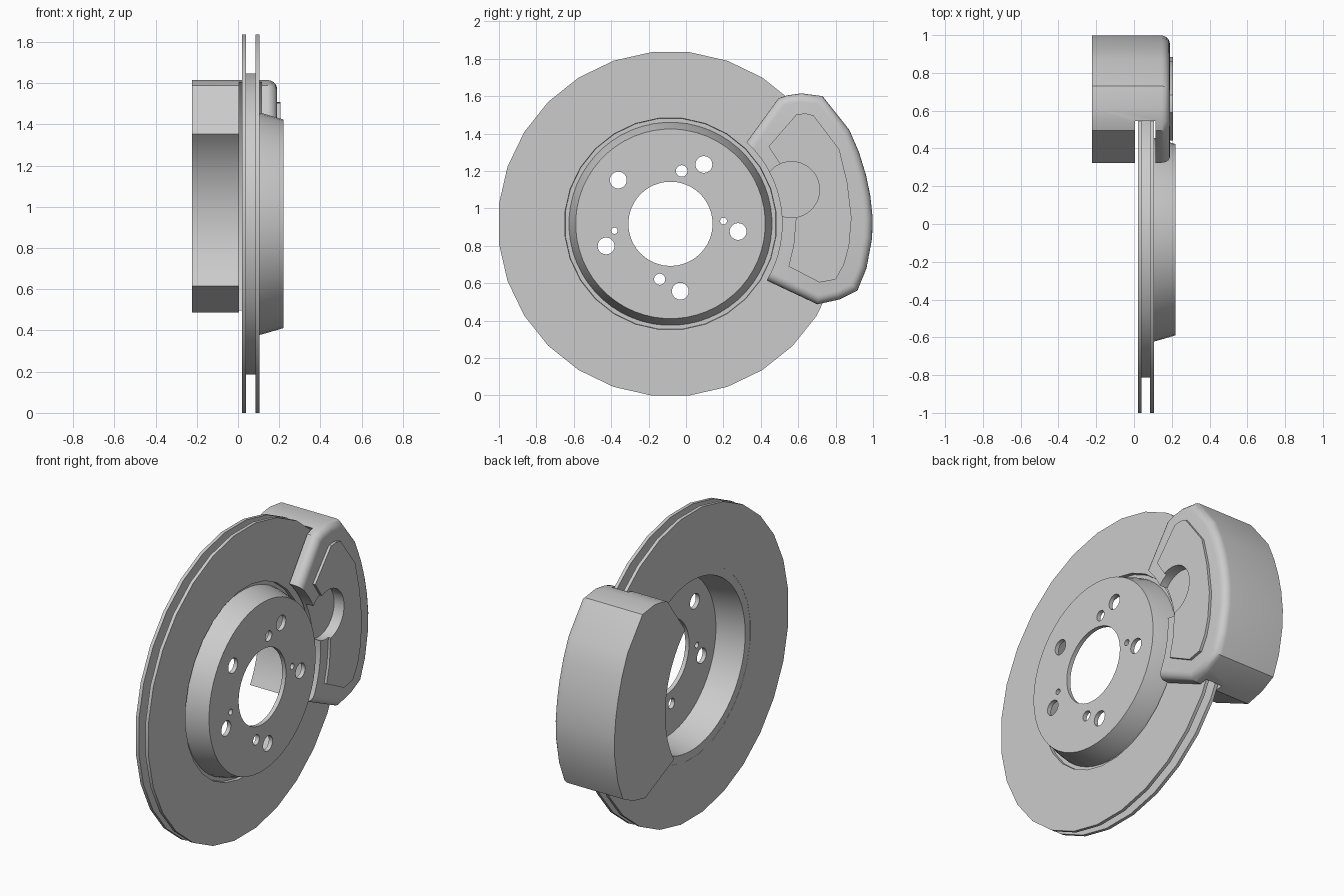
import bpy, bmesh, math
from mathutils import Matrix, Vector

cube = bpy.data.objects.get("Cube")
if cube:
    bpy.data.objects.remove(cube)

CY, CZ = -0.083, 0.9175          # rotor axis position
SLOT_R = 0.932

steel = bpy.data.materials.new("grey steel")
steel.use_nodes = True
steel.diffuse_color = (0.6, 0.6, 0.6, 1)
steel.node_tree.nodes["Principled BSDF"].inputs["Base Color"].default_value = (0.6, 0.6, 0.6, 1)


def finish(name, bm):
    bmesh.ops.recalc_face_normals(bm, faces=bm.faces)
    mesh = bpy.data.meshes.new(name)
    bm.to_mesh(mesh)
    bm.free()
    mesh.materials.append(steel)
    obj = bpy.data.objects.new(name, mesh)
    bpy.context.collection.objects.link(obj)
    return obj


def smooth(obj, degrees=32):
    bpy.ops.object.select_all(action='DESELECT')
    obj.select_set(True)
    bpy.context.view_layer.objects.active = obj
    bpy.ops.object.shade_smooth_by_angle(angle=math.radians(degrees))


def lathe(name, profile, sides):
    """Spin a closed (x, radius) profile around the rotor axis."""
    bm = bmesh.new()
    half = math.pi / sides
    verts = [bm.verts.new((x, CY + r * math.sin(half), CZ + r * math.cos(half)))
             for x, r in profile]
    edges = [bm.edges.new((v, verts[i - 1])) for i, v in enumerate(verts)]
    bmesh.ops.spin(bm, geom=verts + edges, cent=(0, CY, CZ), axis=(1, 0, 0),
                   angle=2 * math.pi, steps=sides)
    bmesh.ops.remove_doubles(bm, verts=bm.verts, dist=1e-4)
    return finish(name, bm)


def prism(outline, x0, x1):
    """Extrude a (y, z) outline along x."""
    bm = bmesh.new()
    face = bm.faces.new([bm.verts.new((x0, y, z)) for y, z in outline])
    new = bmesh.ops.extrude_face_region(bm, geom=[face])["geom"]
    bmesh.ops.translate(bm, vec=(x1 - x0, 0, 0),
                        verts=[g for g in new if isinstance(g, bmesh.types.BMVert)])
    return bm


def cylinder(name, y, z, r, x0, x1, sides=32):
    bm = bmesh.new()
    place = Matrix.Translation(((x0 + x1) / 2, y, z)) @ Matrix.Rotation(math.pi / 2, 4, 'Y')
    bmesh.ops.create_cone(bm, cap_ends=True, segments=sides, radius1=r, radius2=r,
                          depth=x1 - x0, matrix=place)
    return finish(name, bm)


def cut(obj, cutter):
    cutter.hide_render = True
    mod = obj.modifiers.new("cut", 'BOOLEAN')
    mod.operation, mod.solver, mod.object = 'DIFFERENCE', 'EXACT', cutter
    bpy.context.view_layer.objects.active = obj
    bpy.ops.object.modifier_apply(modifier=mod.name)
    bpy.data.objects.remove(cutter)


# Vented disc: two friction plates joined by a core ring
R = CZ / math.cos(math.pi / 28)
disc = lathe("friction_disc", [
    (0.02, 0.56), (0.02, R), (0.04, R), (0.04, 0.735), (0.085, 0.735),
    (0.085, R), (0.105, R), (0.105, 0.568)], 28)
smooth(disc)

# Hat with its open back and relief groove
hat = lathe("rotor_hat", [
    (0.195, 0.225), (0.22, 0.225), (0.22, 0.507), (0.115, 0.538), (0.085, 0.543),
    (0.085, 0.58), (0.021, 0.58), (0.021, 0.51), (0.195, 0.48)], 56)

# Wheel bolt holes, then the smaller screw and locating holes
holes = [(0.364, a, 0.045) for a in (-6.5, 60.6, 140, 199, 278.3)]
holes += [(0.289, 78, 0.031), (0.302, 187, 0.017), (0.302, 259, 0.03), (0.284, 3, 0.018)]
for dist, angle, radius in holes:
    a = math.radians(angle)
    cut(hat, cylinder("hole_cutter", CY + dist * math.cos(a), CZ + dist * math.sin(a),
                      radius, 0.15, 0.3, 24))
smooth(hat)

# Caliper body: outer outline closed by an arc around the hat
arc = []
for i in range(17):
    a = math.radians(-30.5 + 77.5 * i / 16)
    arc.append((CY + 0.597 * math.cos(a), CZ + 0.597 * math.sin(a)))
outline = [(0.494, 1.588), (0.54, 1.604), (0.617, 1.615), (0.73, 1.60), (0.873, 1.42),
           (0.925, 1.30), (0.962, 1.18), (0.985, 1.07), (0.998, 0.95), (0.995, 0.84),
           (0.965, 0.68), (0.917, 0.561), (0.82, 0.513), (0.703, 0.487)]
bm = prism(arc + outline, -0.222, 0.19)


def on_arc(v):
    return abs(math.hypot(v.co.y - CY, v.co.z - CZ) - 0.597) < 0.002


rim = [e for e in bm.edges if all(v.co.x > 0.18 for v in e.verts)
       and not all(on_arc(v) for v in e.verts)]
bmesh.ops.bevel(bm, geom=rim, offset=0.045, segments=5, profile=0.5, affect='EDGES')
caliper = finish("caliper_body", bm)
cut(caliper, cylinder("slot_cutter", CY, CZ, SLOT_R, 0.005, 0.115, 56))

# Raised panel on the outer face
panel = finish("caliper_panel", prism([
    (0.441, 1.33), (0.591, 1.503), (0.64, 1.508), (0.682, 1.497), (0.82, 1.315),
    (0.862, 1.14), (0.885, 0.95), (0.872, 0.80), (0.845, 0.70), (0.80, 0.62),
    (0.714, 0.604), (0.548, 0.69), (0.575, 0.80), (0.588, 0.95), (0.505, 1.235)],
    0.17, 0.206))

# Round pocket through the panel and into the body
for part in (caliper, panel):
    cut(part, cylinder("pocket_cutter", 0.564, 1.10, 0.15, 0.14, 0.3, 40))
    smooth(part)
